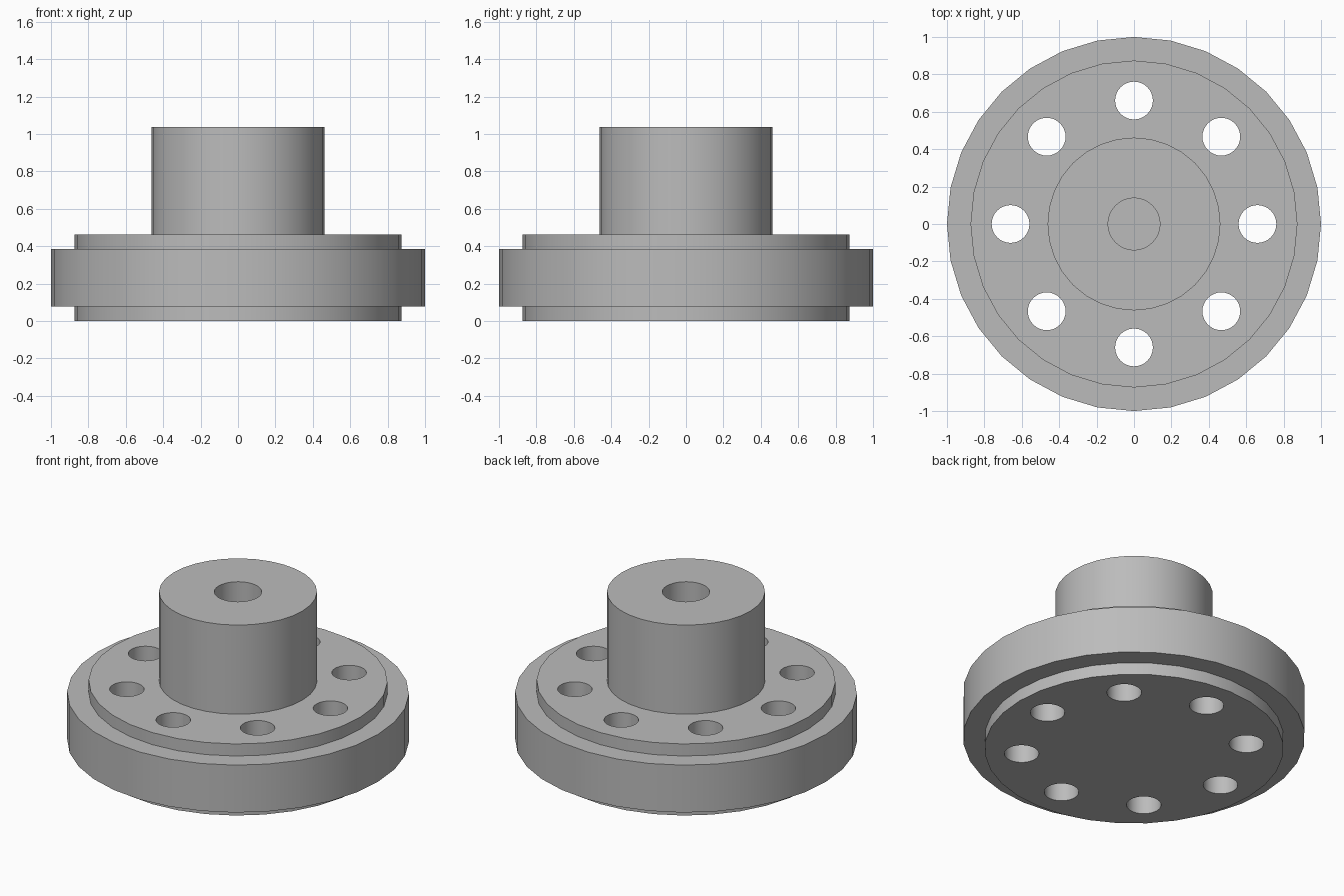
import bpy
import bmesh
from math import cos, sin, tau
from mathutils import Matrix, Vector

SIDES = 32
HOLES = 8
HOLE_RADIUS, HOLE_CIRCLE = 0.101, 0.66
TOP = 1.037

if "Cube" in bpy.data.objects:
    bpy.data.objects.remove(bpy.data.objects["Cube"], do_unlink=True)

steel = bpy.data.materials.new("grey steel")
steel.use_nodes = True
colour = (0.5, 0.5, 0.5, 1)
steel.diffuse_color = colour
steel.node_tree.nodes["Principled BSDF"].inputs["Base Color"].default_value = colour


def make_object(name, bm):
    bmesh.ops.recalc_face_normals(bm, faces=bm.faces)
    mesh = bpy.data.meshes.new(name)
    bm.to_mesh(mesh)
    bm.free()
    obj = bpy.data.objects.new(name, mesh)
    bpy.context.collection.objects.link(obj)
    obj.data.materials.append(steel)
    return obj


def lathe(name, profile):
    """Turn (radius, height) rings into a solid with flat end caps."""
    bm = bmesh.new()
    angles = [tau * i / SIDES for i in range(SIDES)]
    rings = [[bm.verts.new((r * cos(a), r * sin(a), z)) for a in angles]
             for r, z in profile]
    for low, high in zip(rings, rings[1:]):
        for i in range(SIDES):
            j = (i + 1) % SIDES
            bm.faces.new((low[i], low[j], high[j], high[i]))
    bm.faces.new(rings[0])
    bm.faces.new(rings[-1])
    return make_object(name, bm)


# Stepped disc, hub and blind centre bore, turned as one solid
flange = lathe("flange_with_hub", [
    (0.874, 0), (0.874, 0.078),
    (1, 0.078), (1, 0.384),
    (0.874, 0.384), (0.874, 0.462),
    (0.462, 0.462), (0.462, TOP),
    (0.139, TOP), (0.139, 0.462),
])

# Ring of bolt hole cutters
bm = bmesh.new()
for k in range(HOLES):
    a = tau * k / HOLES
    centre = Vector((cos(a), sin(a), 0)) * HOLE_CIRCLE
    bmesh.ops.create_cone(bm, cap_ends=True, segments=SIDES, depth=2,
                          radius1=HOLE_RADIUS, radius2=HOLE_RADIUS,
                          matrix=Matrix.Translation(centre))
cutter = make_object("bolt_hole_cutter", bm)
cutter.hide_render = True

# Drill the holes, then discard the cutter
drill = flange.modifiers.new("bolt_holes", "BOOLEAN")
drill.operation = "DIFFERENCE"
drill.solver = "EXACT"
drill.object = cutter
bpy.ops.object.select_all(action="DESELECT")
flange.select_set(True)
bpy.context.view_layer.objects.active = flange
bpy.ops.object.modifier_apply(modifier=drill.name)
bpy.data.objects.remove(cutter, do_unlink=True)

bpy.ops.object.shade_smooth_by_angle(angle=tau / 12)
